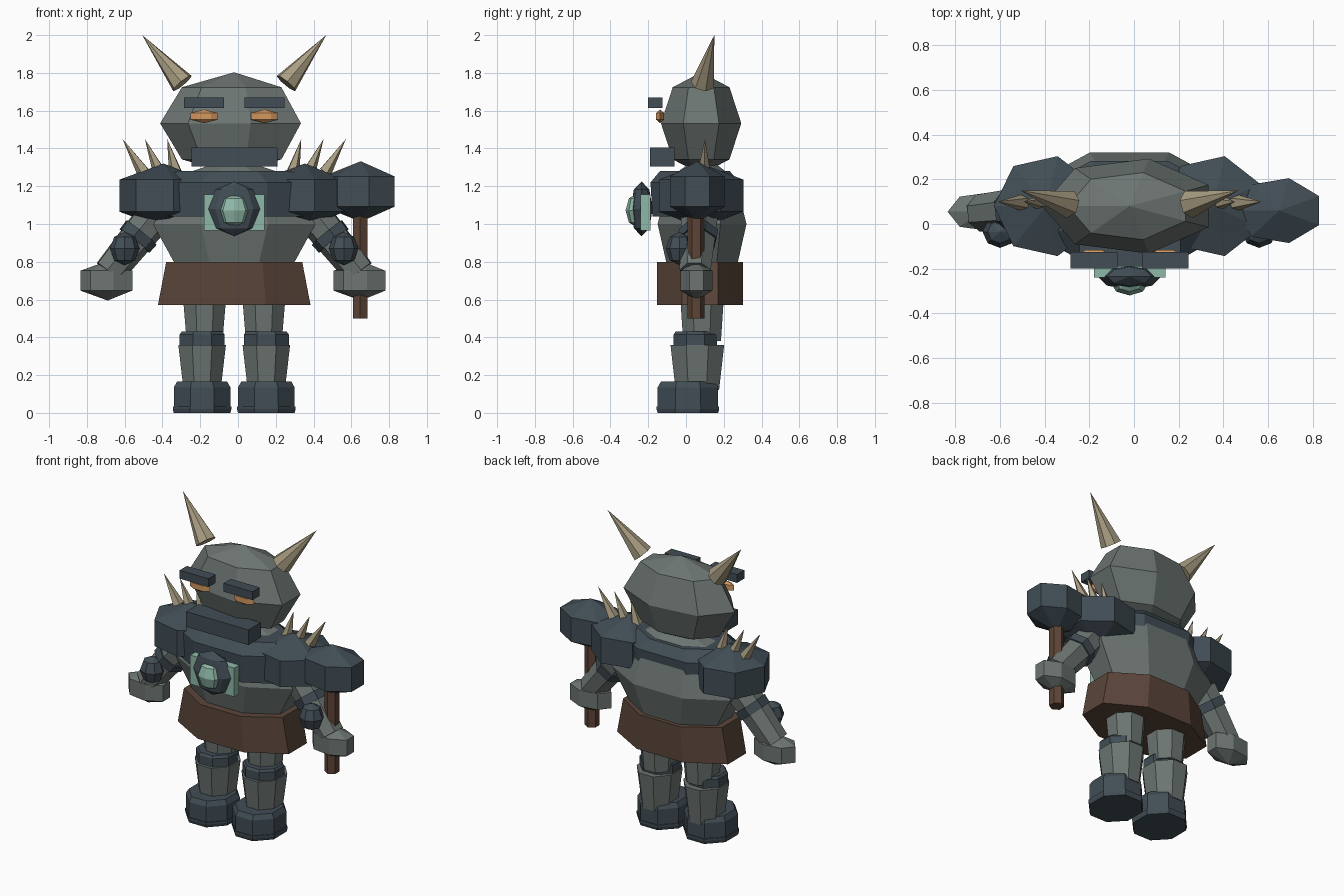
import bpy, bmesh, math
from mathutils import Vector

if "Cube" in bpy.data.objects:
    bpy.data.objects.remove(bpy.data.objects["Cube"])

MID = -0.02                      # body centre line
FRONT, RIGHT = -math.pi / 2, math.pi   # where the first corner of a ring sits
SIDES = (("right", -1), ("left", 1))


def material(name, hexcode):
    channels = [int(hexcode[i:i + 2], 16) / 255 for i in (0, 2, 4)]
    col = [((c + 0.055) / 1.055) ** 2.4 for c in channels] + [1]
    m = bpy.data.materials.new(name)
    m.use_nodes = True
    m.diffuse_color = col
    m.node_tree.nodes["Principled BSDF"].inputs["Base Color"].default_value = col
    return m


stone = material("grey stone", "6c7572")
iron = material("dark iron", "414d55")
leather = material("brown leather", "5a4539")
wood = material("handle wood", "5c4436")
bone = material("bone", "a99d82")
glow = material("orange glow", "d49860")
mint = material("mint crystal", "8fb9a8")


def finish(name, bm, mat):
    bmesh.ops.remove_doubles(bm, verts=bm.verts, dist=1e-5)
    bmesh.ops.recalc_face_normals(bm, faces=bm.faces)
    me = bpy.data.meshes.new(name)
    bm.to_mesh(me)
    bm.free()
    me.materials.append(mat)
    ob = bpy.data.objects.new(name, me)
    bpy.context.collection.objects.link(ob)
    return ob


def loft(name, mat, loc, rings, n=7, start=FRONT, axis=None):
    """Stack of n-sided rings (height, x radius, y radius), capped at both ends."""
    turn = Vector(axis).to_track_quat("Z", "Y") if axis else None
    bm = bmesh.new()
    loops = []
    for z, rx, ry in rings:
        loop = []
        for i in range(n):
            a = start + math.tau * i / n
            p = Vector((rx * math.cos(a), ry * math.sin(a), z))
            loop.append(bm.verts.new((turn @ p if turn else p) + Vector(loc)))
        loops.append(loop)
    for low, high in zip(loops, loops[1:]):
        for i in range(n):
            j = (i + 1) % n
            bm.faces.new((low[i], low[j], high[j], high[i]))
    bm.faces.new(loops[0][::-1])
    bm.faces.new(loops[-1])
    return finish(name, bm, mat)


def octagon(name, mat, x, y, rings):
    """Eight-sided stack with flat front, back and sides; sizes reach the flats."""
    k = 1 / math.cos(math.pi / 8)
    return loft(name, mat, (x, y, 0), [(z, a * k, b * k) for z, a, b in rings],
                8, math.pi / 8)


def ball(name, mat, loc, radii, bands=4, n=7):
    rx, ry, rz = radii
    rings = []
    for k in range(bands + 1):
        a = math.pi * k / bands
        s = max(math.sin(a), 1e-7)
        rings.append((-rz * math.cos(a), rx * s, ry * s))
    return loft(name, mat, loc, rings, n, RIGHT)


def rod(name, mat, a, b, ra, rb, n=7):
    d = Vector(b) - Vector(a)
    return loft(name, mat, a, [(0, ra, ra), (d.length, rb, rb)], n, axis=d)


def box(name, mat, lo, hi):
    bm = bmesh.new()
    bmesh.ops.create_cube(bm, size=1)
    for v in bm.verts:
        v.co = [(l + h) / 2 + c * (h - l) for l, h, c in zip(lo, hi, v.co)]
    return finish(name, bm, mat)


# Head and face
ball("head", stone, (MID, 0.08, 1.533), (0.392, 0.218, 0.27))
box("jaw_guard", iron, (MID - 0.225, -0.19, 1.305), (MID + 0.228, -0.06, 1.405))
for side, s in SIDES:
    x = MID + s * 0.16
    box(side + "_brow", iron, (x - 0.105, -0.2, 1.615), (x + 0.105, -0.125, 1.67))
    ball(side + "_eye", glow, (x, -0.137, 1.57), (0.083, 0.028, 0.036), 3, 6)
    rod(side + "_horn", bone, (MID + s * 0.275, 0.09, 1.745),
        (MID + s * 0.487, 0.15, 2.0), 0.065, 1e-6)

# Torso, chest armour and skirt
octagon("torso", stone, MID, 0.085,
        [(0.62, 0.22, 0.15), (0.8, 0.32, 0.19), (1.0, 0.43, 0.235),
         (1.24, 0.34, 0.175), (1.32, 0.1, 0.07)])
octagon("chest_plate", iron, MID, 0.047,
        [(1.04, 0.41, 0.225), (1.22, 0.42, 0.235), (1.28, 0.3, 0.185)])
octagon("skirt", leather, MID, 0.074, [(0.57, 0.404, 0.228), (0.8, 0.36, 0.228)])

# Chest emblem
box("emblem_plate", mint, (MID - 0.16, -0.24, 0.965), (MID + 0.16, -0.188, 1.155))
ball("emblem_setting", iron, (MID, -0.235, 1.08), (0.142, 0.058, 0.145), 4, 8)
ball("emblem_gem", mint, (MID, -0.26, 1.072), (0.085, 0.06, 0.09), 4, 8)

# Shoulders, arms and hands
for side, s in SIDES:
    ball(side + "_pauldron", iron, (MID + s * 0.374, 0.08, 1.15),
         (0.27, 0.265, 0.17), 3)
    for k in range(3):
        rod(f"{side}_spike_{k}", bone,
            (MID + s * (0.31 + 0.085 * k), 0.095, 1.275),
            (MID + s * (0.355 + 0.118 * k), 0.1, 1.45), 0.037, 1e-6, 5)
    shoulder = Vector((MID + s * 0.37, 0.08, 1.11))
    wrist = Vector((MID + s * 0.665, 0.05, 0.745))
    rod(side + "_arm", stone, shoulder, wrist, 0.105, 0.085)
    rod(side + "_arm_band", iron, shoulder.lerp(wrist, 0.42),
        shoulder.lerp(wrist, 0.54), 0.107, 0.104)
    ball(side + "_elbow_stud", iron, (MID + s * 0.58, -0.035, 0.87),
         (0.078, 0.072, 0.088), 4, 8)
    ball(side + "_hand", stone, (MID + s * 0.67, 0.055, 0.7),
         (0.167, 0.1, 0.105), 3)

# Legs and boots
for side, s in SIDES:
    x = MID + s * 0.17
    octagon(side + "_thigh", stone, MID + s * 0.157, 0.085,
            [(0.38, 0.095, 0.1), (0.68, 0.12, 0.12)])
    octagon(side + "_knee_band", iron, x, 0.05,
            [(0.345, 0.119, 0.115), (0.415, 0.119, 0.115), (0.43, 0.108, 0.105)])
    octagon(side + "_shin", stone, x, 0.06,
            [(0.12, 0.098, 0.115), (0.36, 0.126, 0.142)])
    octagon(side + "_boot", iron, x, 0.01,
            [(0.03, 0.15, 0.16), (0.135, 0.15, 0.16), (0.165, 0.133, 0.143)])
    octagon(side + "_sole", iron, x, 0.01,
            [(0, 0.15, 0.16), (0.02, 0.155, 0.166), (0.035, 0.155, 0.166)])

# Hammer held upright in the left hand
rod("hammer_handle", wood, (0.647, 0.053, 0.5), (0.647, 0.053, 1.15), 0.045, 0.045, 6)
ball("hammer_head", iron, (0.65, 0.06, 1.172), (0.23, 0.172, 0.16), 3)
